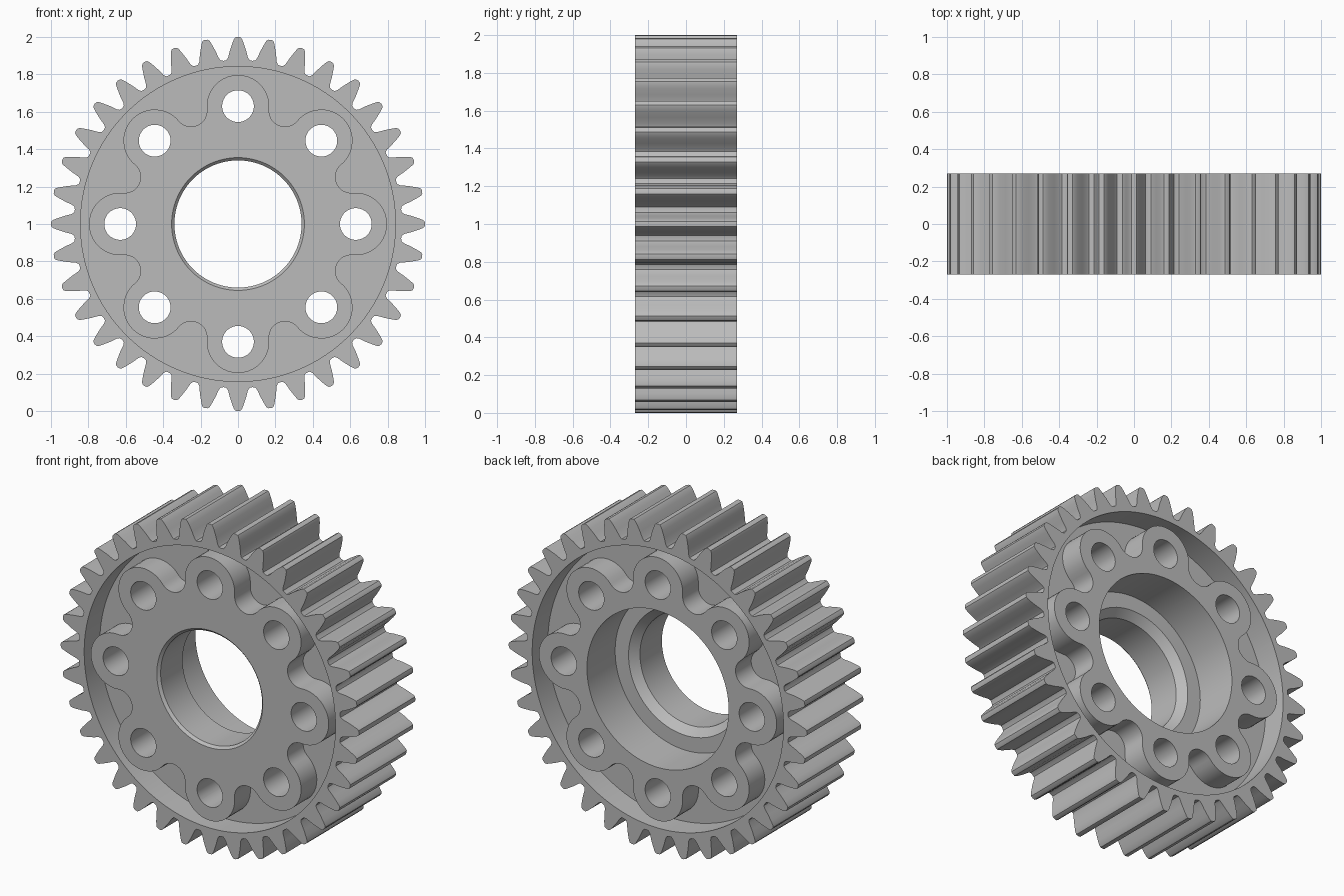
import bpy, bmesh
from math import sin, cos, pi, radians, hypot, atan2, sqrt

cube = bpy.data.objects.get("Cube")
if cube:
    bpy.data.objects.remove(cube, do_unlink=True)

HALF = 0.27        # half the face width
WEB = 0.12         # half the web thickness
TEETH, LOBES = 36, 8
LOBE_DIST, LOBE_R, FILLET_R, HOLE_R = 0.63, 0.167, 0.085, 0.085

steel = bpy.data.materials.new("steel_grey")
steel.use_nodes = True
grey = (0.5, 0.5, 0.5, 1)
steel.diffuse_color = grey
steel.node_tree.nodes["Principled BSDF"].inputs["Base Color"].default_value = grey


def finish(name, bm):
    bmesh.ops.recalc_face_normals(bm, faces=bm.faces)
    mesh = bpy.data.meshes.new(name)
    bm.to_mesh(mesh)
    bm.free()
    mesh.materials.append(steel)
    obj = bpy.data.objects.new(name, mesh)
    bpy.context.collection.objects.link(obj)
    return obj


def prism(name, outline, y0, y1):
    """Extrude an outline in the x-z plane along y."""
    bm = bmesh.new()
    face = bm.faces.new([bm.verts.new((x, y0, z + 1)) for x, z in outline])
    moved = bmesh.ops.extrude_face_region(bm, geom=[face], use_keep_orig=True)["geom"]
    verts = [v for v in moved if isinstance(v, bmesh.types.BMVert)]
    bmesh.ops.translate(bm, verts=verts, vec=(0, y1 - y0, 0))
    return finish(name, bm)


def lathe(name, profile, steps):
    """Revolve (radius, y) points around the gear axis, capped at the ends."""
    bm = bmesh.new()
    rings = [[bm.verts.new((r * sin(2 * pi * i / steps), y, 1 + r * cos(2 * pi * i / steps)))
              for i in range(steps)] for r, y in profile]
    for a, b in zip(rings, rings[1:]):
        for i in range(steps):
            j = (i + 1) % steps
            bm.faces.new((a[i], a[j], b[j], b[i]))
    bm.faces.new(rings[0])
    bm.faces.new(rings[-1])
    return finish(name, bm)


def cut(obj, cutter):
    """Subtract the cutter from the object."""
    mod = obj.modifiers.new("cut", "BOOLEAN")
    mod.operation, mod.solver, mod.object = "DIFFERENCE", "EXACT", cutter
    cutter.hide_render = True
    bpy.context.view_layer.update()
    graph = bpy.context.evaluated_depsgraph_get()
    mesh = bpy.data.meshes.new_from_object(obj.evaluated_get(graph))
    obj.modifiers.clear()
    obj.data = mesh
    bpy.data.objects.remove(cutter, do_unlink=True)


def circle(radius, steps, cx=0, cz=0):
    return [(cx + radius * sin(2 * pi * i / steps), cz + radius * cos(2 * pi * i / steps))
            for i in range(steps)]


def gear_outline():
    flank = [(0.878, 0.062), (0.892, 0.053), (0.93, 0.043),
             (0.965, 0.031), (0.988, 0.022), (0.998, 0.014)]
    tooth = [(r, -w) for r, w in flank] + [(1.0, 0)] + [(r, w) for r, w in reversed(flank)]
    pts = []
    for i in range(TEETH):
        a = 2 * pi * i / TEETH
        polar = [(r, a + w / r) for r, w in tooth] + [(0.876, a + pi / TEETH)]
        pts += [(r * sin(t), r * cos(t)) for r, t in polar]
    return pts


def lobe_outline():
    """Round lobes joined by tangent concave arcs."""
    half = pi / LOBES
    across, along = LOBE_DIST * sin(half), LOBE_DIST * cos(half)
    d = along + sqrt((LOBE_R + FILLET_R) ** 2 - across ** 2)
    # Direction from lobe centre to the fillet centre, measured from the lobe axis
    turn = atan2(d * sin(half), d * cos(half) - LOBE_DIST)
    # Direction from fillet centre back to the lobe centre, from the inward fillet axis
    swing = atan2(across, d - along)
    pts = []
    for i in range(LOBES):
        a = 2 * pi * i / LOBES
        for k in range(21):
            t = a - turn + 2 * turn * k / 20
            pts.append((LOBE_DIST * sin(a) + LOBE_R * sin(t),
                        LOBE_DIST * cos(a) + LOBE_R * cos(t)))
        b = a + half
        for k in range(1, 14):
            t = b + pi + swing - 2 * swing * k / 14
            pts.append((d * sin(b) + FILLET_R * sin(t), d * cos(b) + FILLET_R * cos(t)))
    return pts


# Toothed body
gear = prism("gear_body", gear_outline(), -HALF, HALF)

# Pockets between the rim and the lobed hub, on both faces
for side in (-1, 1):
    near, far = sorted((side * WEB, side * (HALF + 0.1)))
    pocket = prism("pocket_cutter", circle(0.842, 128), near, far)
    cut(pocket, prism("lobe_core", lobe_outline(), near - 0.05, far + 0.05))
    cut(gear, pocket)

# Chamfered bore with a wide counterbore at the back
bore = [(0.455, -HALF - 0.1), (0.355, -HALF), (0.34, -HALF + 0.015), (0.34, -0.045),
        (0.385, 0), (0.475, 0), (0.475, HALF + 0.1)]
cut(gear, lathe("bore_cutter", bore, 96))

# Bolt holes through the lobes
for i in range(LOBES):
    a = 2 * pi * i / LOBES
    hole = circle(HOLE_R, 40, LOBE_DIST * sin(a), LOBE_DIST * cos(a))
    cut(gear, prism("bolt_hole_cutter", hole, -HALF - 0.1, HALF + 0.1))

# Smooth the curved walls, keep the edges crisp
bpy.ops.object.select_all(action="DESELECT")
gear.select_set(True)
bpy.context.view_layer.objects.active = gear
bpy.ops.object.shade_smooth_by_angle(angle=radians(25))
